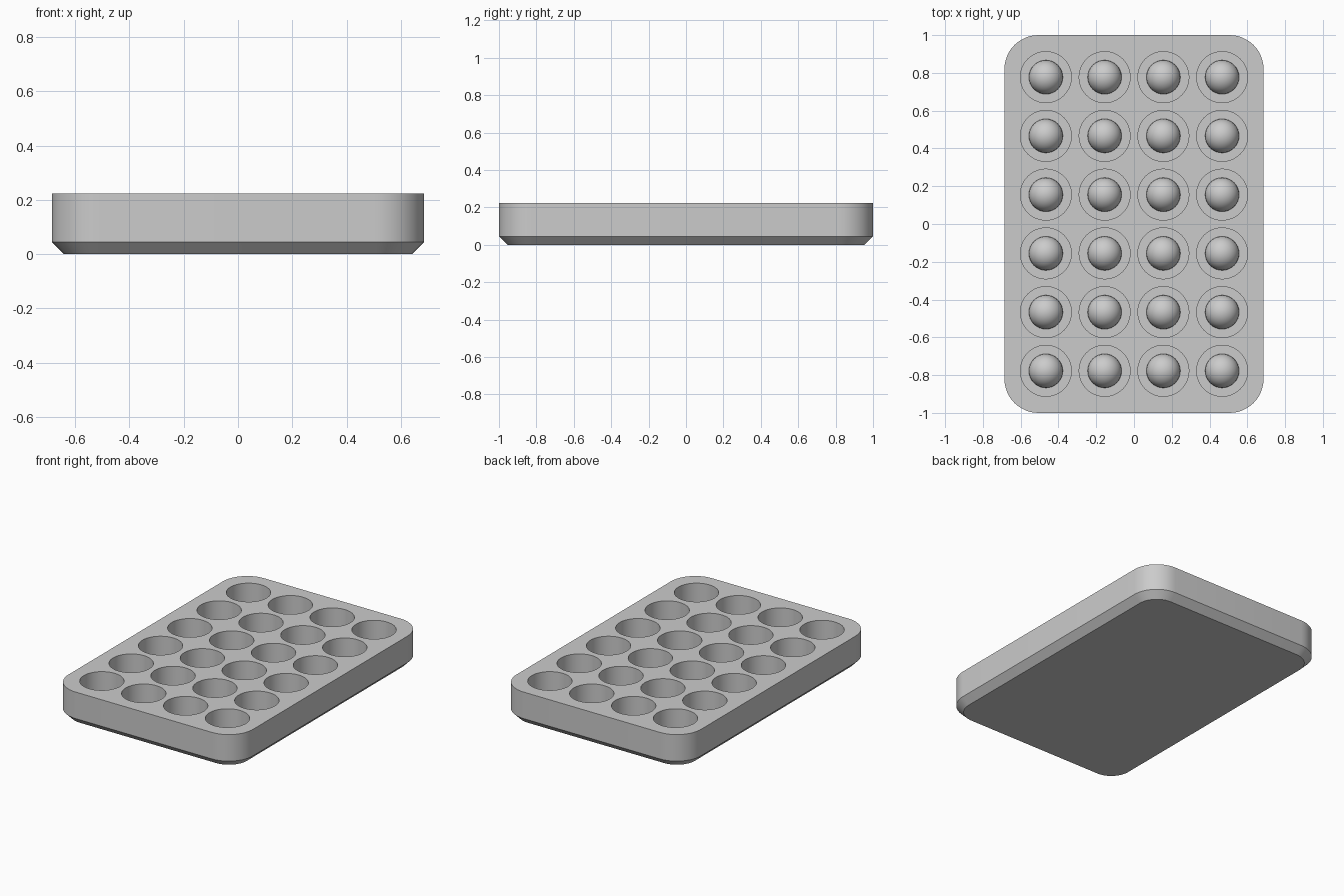
import bpy
import bmesh
from math import sin, cos, pi
from mathutils import Matrix

if "Cube" in bpy.data.objects:
    bpy.data.objects.remove(bpy.data.objects["Cube"], do_unlink=True)

HALF_X, HALF_Y, HEIGHT = 0.686, 1.0, 0.223
CORNER, CHAMFER = 0.18, 0.045
PITCH, WELL_R, DOME_R, FLOOR = 0.311, 0.135, 0.09, 0.045
CENTRES = [((i - 1.5) * PITCH, (j - 2.5) * PITCH) for i in range(4) for j in range(6)]

grey = bpy.data.materials.new("light grey plastic")
grey.use_nodes = True
grey.diffuse_color = (0.6, 0.6, 0.6, 1)
grey.node_tree.nodes["Principled BSDF"].inputs["Base Color"].default_value = (0.6, 0.6, 0.6, 1)


def make_object(name, bm):
    bmesh.ops.recalc_face_normals(bm, faces=bm.faces)
    mesh = bpy.data.meshes.new(name)
    bm.to_mesh(mesh)
    bm.free()
    mesh.materials.append(grey)
    obj = bpy.data.objects.new(name, mesh)
    bpy.context.collection.objects.link(obj)
    return obj


def activate(obj):
    bpy.ops.object.select_all(action="DESELECT")
    obj.select_set(True)
    bpy.context.view_layer.objects.active = obj


def smooth(obj):
    activate(obj)
    bpy.ops.object.shade_smooth_by_angle(angle=pi / 6)


def rounded_ring(bm, inset, z, steps=12):
    """Rounded rectangle whose corner centres stay fixed as it is inset."""
    r = CORNER - inset
    ring = []
    for k, (sx, sy) in enumerate([(1, 1), (-1, 1), (-1, -1), (1, -1)]):
        for s in range(steps + 1):
            a = (k + s / steps) * pi / 2
            ring.append(bm.verts.new((sx * (HALF_X - CORNER) + r * cos(a),
                                      sy * (HALF_Y - CORNER) + r * sin(a), z)))
    return ring


# Tray block with a chamfered underside
bm = bmesh.new()
rings = [rounded_ring(bm, CHAMFER, 0), rounded_ring(bm, 0, CHAMFER), rounded_ring(bm, 0, HEIGHT)]
for low, high in zip(rings, rings[1:]):
    for i in range(len(low)):
        j = (i + 1) % len(low)
        bm.faces.new((low[i], low[j], high[j], high[i]))
bm.faces.new(rings[0])
bm.faces.new(rings[-1])
tray = make_object("tray", bm)

# Round wells cut down from the top
bm = bmesh.new()
for x, y in CENTRES:
    bmesh.ops.create_cone(bm, cap_ends=True, segments=48, radius1=WELL_R, radius2=WELL_R,
                          depth=HEIGHT, matrix=Matrix.Translation((x, y, FLOOR + HEIGHT / 2)))
cutter = make_object("well_cutter", bm)
cutter.hide_render = True
cut = tray.modifiers.new("wells", "BOOLEAN")
cut.operation = "DIFFERENCE"
cut.solver = "EXACT"
cut.object = cutter
activate(tray)
bpy.ops.object.modifier_apply(modifier=cut.name)
bpy.data.objects.remove(cutter, do_unlink=True)
smooth(tray)

# Domes standing on the well floors
bm = bmesh.new()
for x, y in CENTRES:
    bmesh.ops.create_uvsphere(bm, u_segments=32, v_segments=16, radius=DOME_R,
                              matrix=Matrix.Translation((x, y, FLOOR)))
buried = [v for v in bm.verts if v.co.z < FLOOR - 0.001]
bmesh.ops.delete(bm, geom=buried, context="VERTS")
smooth(make_object("well_domes", bm))
